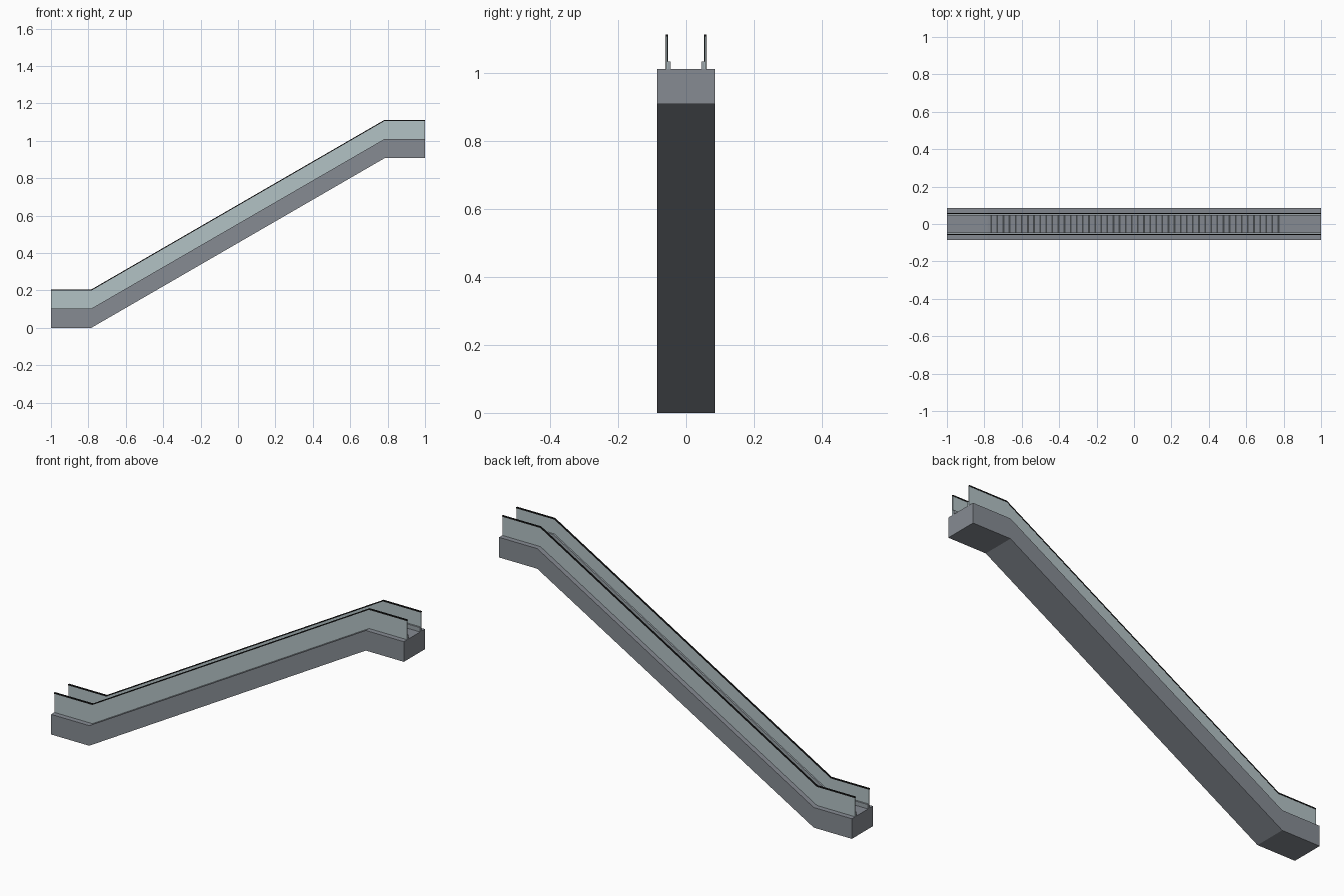
import bpy
import bmesh

default = bpy.data.objects.get("Cube")
if default:
    bpy.data.objects.remove(default, do_unlink=True)

BEND, RISE, DECK = 0.784, 0.907, 0.103
SLOPE = RISE / (2 * BEND)
PATH = [(-1, 0), (-BEND, 0), (BEND, RISE), (1, RISE)]


def material(name, colour):
    m = bpy.data.materials.new(name)
    m.use_nodes = True
    rgba = (*colour, 1)
    m.diffuse_color = rgba
    m.node_tree.nodes["Principled BSDF"].inputs["Base Color"].default_value = rgba
    return m


steel = material("grey cladding", (0.24, 0.26, 0.29))
glass = material("pale glass", (0.45, 0.54, 0.56))
trim = material("light skirt metal", (0.32, 0.36, 0.39))
rubber = material("black rubber", (0.01, 0.01, 0.01))
tread = material("dark step metal", (0.06, 0.065, 0.07))


def finish(name, bm, mat):
    bmesh.ops.recalc_face_normals(bm, faces=bm.faces)
    mesh = bpy.data.meshes.new(name)
    bm.to_mesh(mesh)
    bm.free()
    mesh.materials.append(mat)
    obj = bpy.data.objects.new(name, mesh)
    bpy.context.collection.objects.link(obj)
    return obj


def run(name, y0, y1, z0, z1, mat):
    """Carry a rectangular section along the flat, sloped and flat path."""
    bm = bmesh.new()
    rings = [[bm.verts.new((x, y, z + up)) for y, z in
              ((y0, z0), (y1, z0), (y1, z1), (y0, z1))] for x, up in PATH]
    for a, b in zip(rings, rings[1:]):
        for i in range(4):
            j = (i + 1) % 4
            bm.faces.new((a[i], a[j], b[j], b[i]))
    bm.faces.new(rings[0])
    bm.faces.new(rings[-1])
    return finish(name, bm, mat)


# Clad truss
run("truss_body", -0.085, 0.085, 0, DECK, steel)

# Balustrades on both sides
for side, s in (("left", -1), ("right", 1)):
    run(side + "_glass_panel", s * 0.0545, s * 0.0585, DECK, 0.199, glass)
    run(side + "_handrail", s * 0.053, s * 0.060, 0.199, 0.205, rubber)
    run(side + "_skirt", s * 0.046, s * 0.0545, DECK, 0.125, trim)

# Step noses standing out of the slope
COUNT, NOSE, HALF = 48, 0.009, 0.046
pitch = 2 * BEND / COUNT
bm = bmesh.new()
for i in range(COUNT):
    x = -BEND + (i + 0.5) * pitch
    base = DECK + (x + BEND) * SLOPE
    top = base + NOSE * SLOPE
    ends = [[bm.verts.new((px, y, pz)) for px, pz in
             ((x, base), (x + NOSE, top), (x, top))] for y in (-HALF, HALF)]
    for tri in ends:
        bm.faces.new(tri)
    for k in range(3):
        n = (k + 1) % 3
        bm.faces.new((ends[0][k], ends[0][n], ends[1][n], ends[1][k]))
finish("steps", bm, tread)
